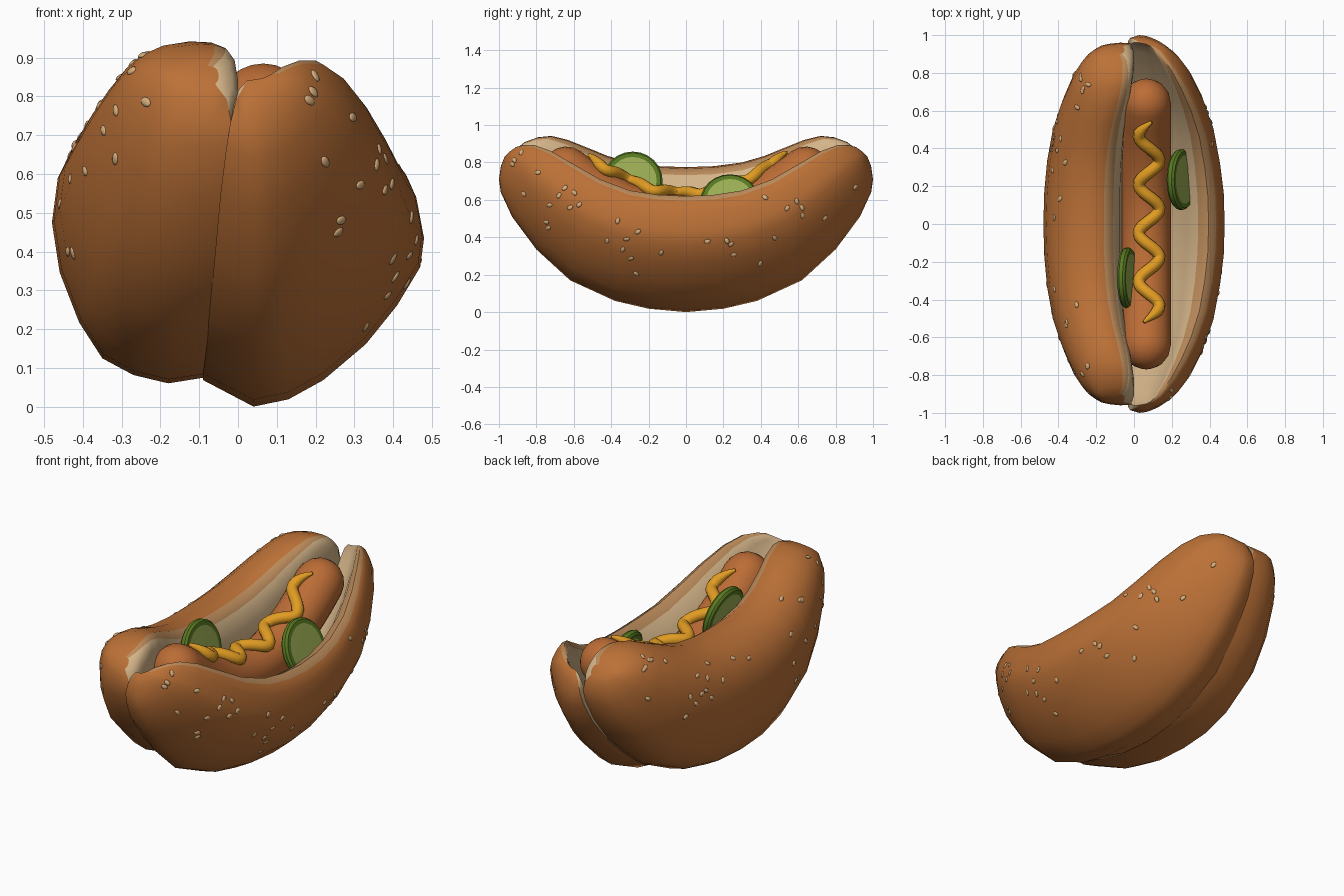
import bpy, bmesh, math, random
from mathutils import Vector, Matrix

if "Cube" in bpy.data.objects:
    bpy.data.objects.remove(bpy.data.objects["Cube"])

random.seed(4)


def mat(name, rgb):
    m = bpy.data.materials.new(name)
    m.diffuse_color = (*rgb, 1)
    m.use_nodes = True
    m.node_tree.nodes["Principled BSDF"].inputs["Base Color"].default_value = m.diffuse_color
    return m


CRUST = mat("bun crust", (0.50, 0.165, 0.038))
RIM = mat("bun rim", (0.50, 0.26, 0.105))
CRUMB = mat("bun crumb", (0.66, 0.46, 0.25))
MEAT = mat("sausage brown", (0.50, 0.15, 0.036))
MUSTARD = mat("mustard yellow", (0.75, 0.33, 0.016))
SKIN = mat("pickle skin", (0.10, 0.19, 0.015))
FLESH = mat("pickle flesh", (0.33, 0.42, 0.09))
SEED = mat("sesame", (0.68, 0.42, 0.20))


def finish(bm, name, mats, angle=50):
    bmesh.ops.recalc_face_normals(bm, faces=bm.faces)
    me = bpy.data.meshes.new(name)
    bm.to_mesh(me)
    bm.free()
    ob = bpy.data.objects.new(name, me)
    bpy.context.collection.objects.link(ob)
    for m in mats:
        me.materials.append(m)
    bpy.ops.object.select_all(action='DESELECT')
    ob.select_set(True)
    bpy.context.view_layer.objects.active = ob
    bpy.ops.object.shade_smooth_by_angle(angle=math.radians(angle))
    return ob


def skin_rings(bm, rings, seg_mat=lambda j: 0, cap_mat=0):
    vs = [[bm.verts.new(p) for p in r] for r in rings]
    n = len(vs[0])
    for a, b in zip(vs, vs[1:]):
        for j in range(n):
            k = (j + 1) % n
            bm.faces.new((a[j], a[k], b[k], b[j])).material_index = seg_mat(j)
    for r in (vs[0], vs[-1]):
        bm.faces.new(r).material_index = cap_mat


def tube(name, path, radii, mats, sides, cap_mat=0, angle=50):
    rings = []
    for i, p in enumerate(path):
        t = (path[min(i + 1, len(path) - 1)] - path[max(i - 1, 0)]).normalized()
        u = t.cross(Vector((0, 0, 1))).normalized()
        w = u.cross(t)
        rings.append([p + radii[i] * (u * math.cos(a) + w * math.sin(a))
                      for a in (2 * math.pi * k / sides for k in range(sides))])
    bm = bmesh.new()
    skin_rings(bm, rings, cap_mat=cap_mat)
    return finish(bm, name, mats, angle)


def bun(name, half, section, rim, crumb, seed_rows):
    """half: (bottom y, bottom z, top y, top z, min x, max x) from middle to tip."""
    stations = [(-s[0], s[1], -s[2], s[3], s[4], s[5]) for s in half[:0:-1]] + half
    x0, x1 = min(p[0] for p in section), max(p[0] for p in section)
    rings = []
    for by, bz, ty, tz, xl, xr in stations:
        rings.append([Vector((xl + (x - x0) / (x1 - x0) * (xr - xl),
                              by + v * (ty - by), bz + v * (tz - bz))) for x, v in section])
    bm = bmesh.new()
    skin_rings(bm, rings, lambda j: 2 if j >= crumb else 1 if j >= rim else 0)
    finish(bm, name, [CRUST, RIM, CRUMB])

    # sesame seeds scattered over the outer crust
    bm = bmesh.new()
    mid = Vector((0, 0, 0.5))
    for _ in range(34):
        i = random.randint(2, len(rings) - 5)
        j = random.choice(seed_rows)
        a, b, c, d = rings[i][j], rings[i][j + 1], rings[i + 1][j + 1], rings[i + 1][j]
        f, g = random.random(), random.random()
        p = a.lerp(b, f).lerp(d.lerp(c, f), g)
        n = (c - a).cross(d - b).normalized()
        if n.dot(p - mid) < 0:
            n = -n
        rot = n.to_track_quat('Z', 'Y').to_matrix().to_4x4()
        m = (Matrix.Translation(p) @ rot @ Matrix.Rotation(random.uniform(0, 3), 4, 'Z')
             @ Matrix.Diagonal((0.018, 0.012, 0.006, 1)))
        bmesh.ops.create_icosphere(bm, subdivisions=2, radius=1, matrix=m)
    finish(bm, name + "_seeds", [SEED])


# right bun half, opened outward
bun("right_bun",
    [(0, 0, 0, .62, -.09, .48), (.2, .018, .15, .627, -.09, .475),
     (.38, .06, .30, .65, -.085, .455), (.62, .17, .46, .71, -.075, .42),
     (.80, .335, .60, .79, -.06, .365), (.93, .51, .72, .86, -.045, .30),
     (.99, .64, .81, .893, -.03, .24), (1.0, .71, .87, .893, -.02, .19),
     (.99, .78, .91, .882, -.005, .155), (.97, .83, .94, .86, .02, .11)],
    [(-.09, .11), (.04, 0), (.13, .03), (.22, .11), (.33, .26), (.41, .42), (.47, .58),
     (.48, .70), (.46, .87), (.435, .96), (.395, 1), (.34, .95), (.28, .80), (.20, .60),
     (.10, .48), (0, .42), (-.07, .35)],
    rim=9, crumb=11, seed_rows=[4, 5, 6, 7])

# left bun half, standing upright
bun("left_bun",
    [(0, .06, 0, .775, -.48, -.06), (.2, .07, .15, .78, -.475, -.06),
     (.38, .11, .30, .80, -.46, -.055), (.61, .22, .42, .835, -.43, -.045),
     (.78, .38, .53, .88, -.385, -.03), (.90, .55, .63, .92, -.335, -.01),
     (.95, .67, .72, .942, -.29, 0), (.96, .73, .79, .935, -.25, 0),
     (.955, .79, .86, .91, -.21, -.015), (.94, .83, .90, .88, -.17, -.05)],
    [(-.09, .02), (-.18, 0), (-.27, .03), (-.35, .09), (-.41, .22), (-.46, .40), (-.48, .58),
     (-.465, .74), (-.42, .87), (-.34, .96), (-.24, 1), (-.16, .99), (-.11, .94),
     (-.075, .80), (-.06, .55), (-.06, .30)],
    rim=11, crumb=12, seed_rows=[4, 5, 6, 7, 8])

# sausage: bent tube with round ends
SX, SR = 0.065, 0.13


def axis_z(y):
    return 0.495 + 0.635 * y * y


core = [Vector((SX, q, axis_z(q))) for q in (-.64 + 1.28 * i / 14 for i in range(15))]
t0, t1 = (core[0] - core[1]).normalized(), (core[-1] - core[-2]).normalized()
caps = [math.radians(a) for a in (20, 40, 58, 74, 86)]
path = ([core[0] + t0 * SR * math.sin(a) for a in reversed(caps)] + core
        + [core[-1] + t1 * SR * math.sin(a) for a in caps])
radii = ([SR * math.cos(a) for a in reversed(caps)] + [SR] * len(core)
         + [SR * math.cos(a) for a in caps])
tube("sausage", path, radii, [MEAT], 20)

# mustard zigzag riding on the sausage
path, radii = [], []
N = 70
for i in range(N + 1):
    y = -0.52 + 1.06 * i / N
    x = 0.08 + 0.055 * math.cos(2 * math.pi * (y - 0.08) / 0.257)
    h = math.sqrt(0.147 ** 2 - (x - SX) ** 2) * math.sqrt(1 + (1.27 * y) ** 2)
    path.append(Vector((x, y, axis_z(y) + h)))
    radii.append(0.032 * min(1, 0.25 + min(i, N - i) / 5))
tube("mustard", path, radii, [MUSTARD], 10)

# pickle slices: rounded discs with a pale face
for name, c, n in (("right_pickle", (.25, .235, .585), (.92, 0, .38)),
                   ("left_pickle", (-.035, -.285, .70), (.97, 0, .22))):
    c, n = Vector(c), Vector(n).normalized()
    prof = [(-.022, .128), (-.0215, .15), (-.01, .16), (.01, .16), (.0215, .15), (.022, .128)]
    tube(name, [c + n * h for h, r in prof], [r for h, r in prof], [SKIN, FLESH], 24, 1, 40)
